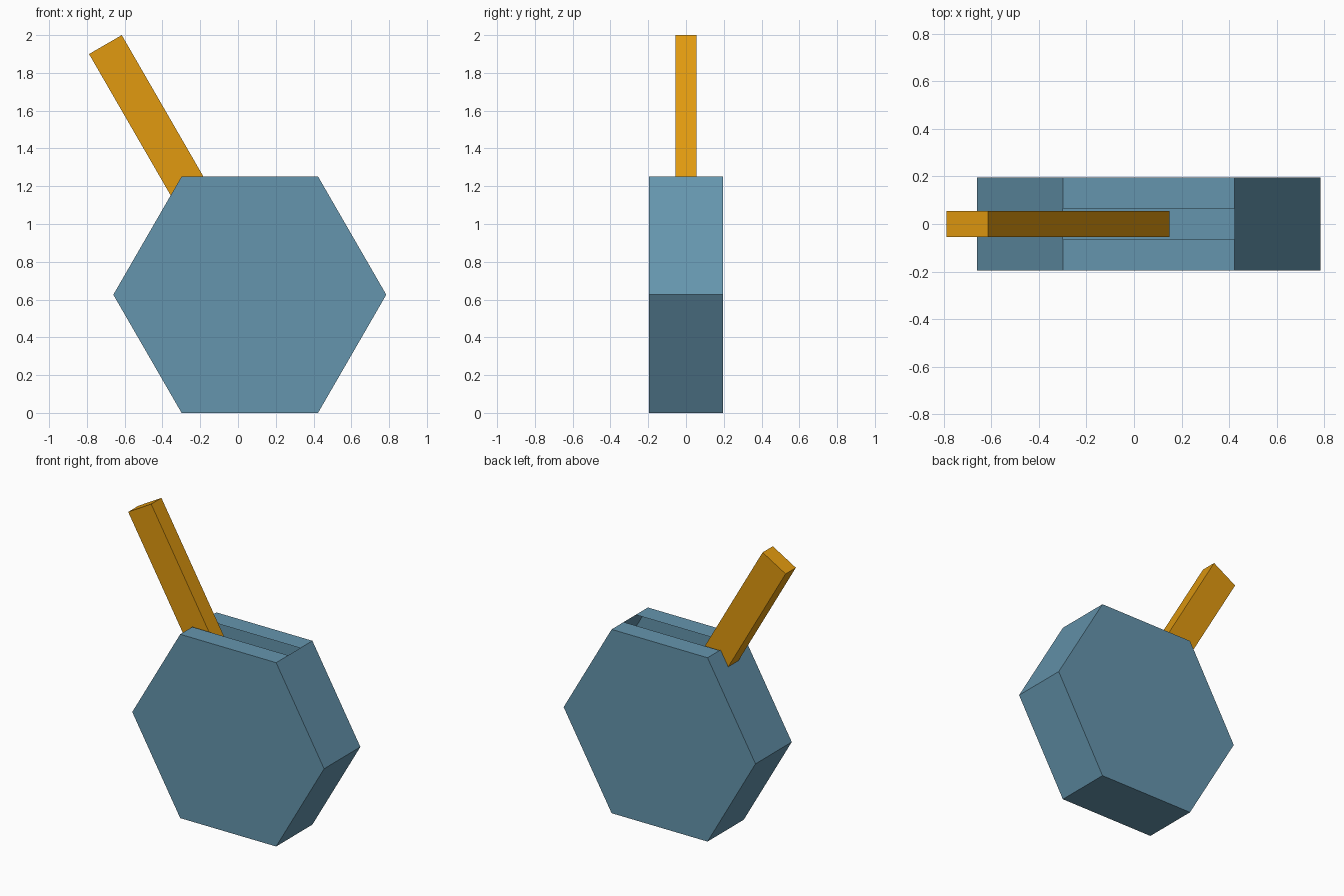
import bpy, bmesh, math
from mathutils import Matrix

if "Cube" in bpy.data.objects:
    bpy.data.objects.remove(bpy.data.objects["Cube"])

CX, R, HALF_Y = 0.0625, 0.7225, 0.195
CZ = R * math.cos(math.pi / 6)


def add_object(name, bm, color):
    bmesh.ops.recalc_face_normals(bm, faces=bm.faces)
    mesh = bpy.data.meshes.new(name)
    bm.to_mesh(mesh)
    bm.free()
    mat = bpy.data.materials.new(name + "_colour")
    mat.diffuse_color = color
    mat.use_nodes = True
    mat.node_tree.nodes["Principled BSDF"].inputs["Base Color"].default_value = mat.diffuse_color
    mesh.materials.append(mat)
    obj = bpy.data.objects.new(name, mesh)
    bpy.context.collection.objects.link(obj)
    return obj


# Hollow hexagonal housing, three strips deep, with the middle top strip open
bm = bmesh.new()
loops = []
for y in (-HALF_Y, -HALF_Y / 3, HALF_Y / 3, HALF_Y):
    loops.append([bm.verts.new((CX + R * math.cos(i * math.pi / 3), y,
                                CZ + R * math.sin(i * math.pi / 3))) for i in range(6)])
bm.faces.new(loops[0])
bm.faces.new(loops[3])
for strip in range(3):
    a, b = loops[strip], loops[strip + 1]
    for i in range(6):
        if strip == 1 and i == 1:   # slot for the lever
            continue
        j = (i + 1) % 6
        bm.faces.new((a[i], a[j], b[j], b[i]))
add_object("housing", bm, (0.13, 0.30, 0.42, 1))

# Lever leaning 30 degrees, pivoting at the housing centre
LENGTH = 1.529
bm = bmesh.new()
bmesh.ops.create_cube(bm, size=1, matrix=Matrix.Translation((0, 0, LENGTH / 2))
                      @ Matrix.Diagonal((0.2, 0.11, LENGTH, 1)))
lever = add_object("lever", bm, (0.75, 0.32, 0.005, 1))
lever.location = (CX, 0, CZ)
lever.rotation_euler = (0, -math.pi / 6, 0)
